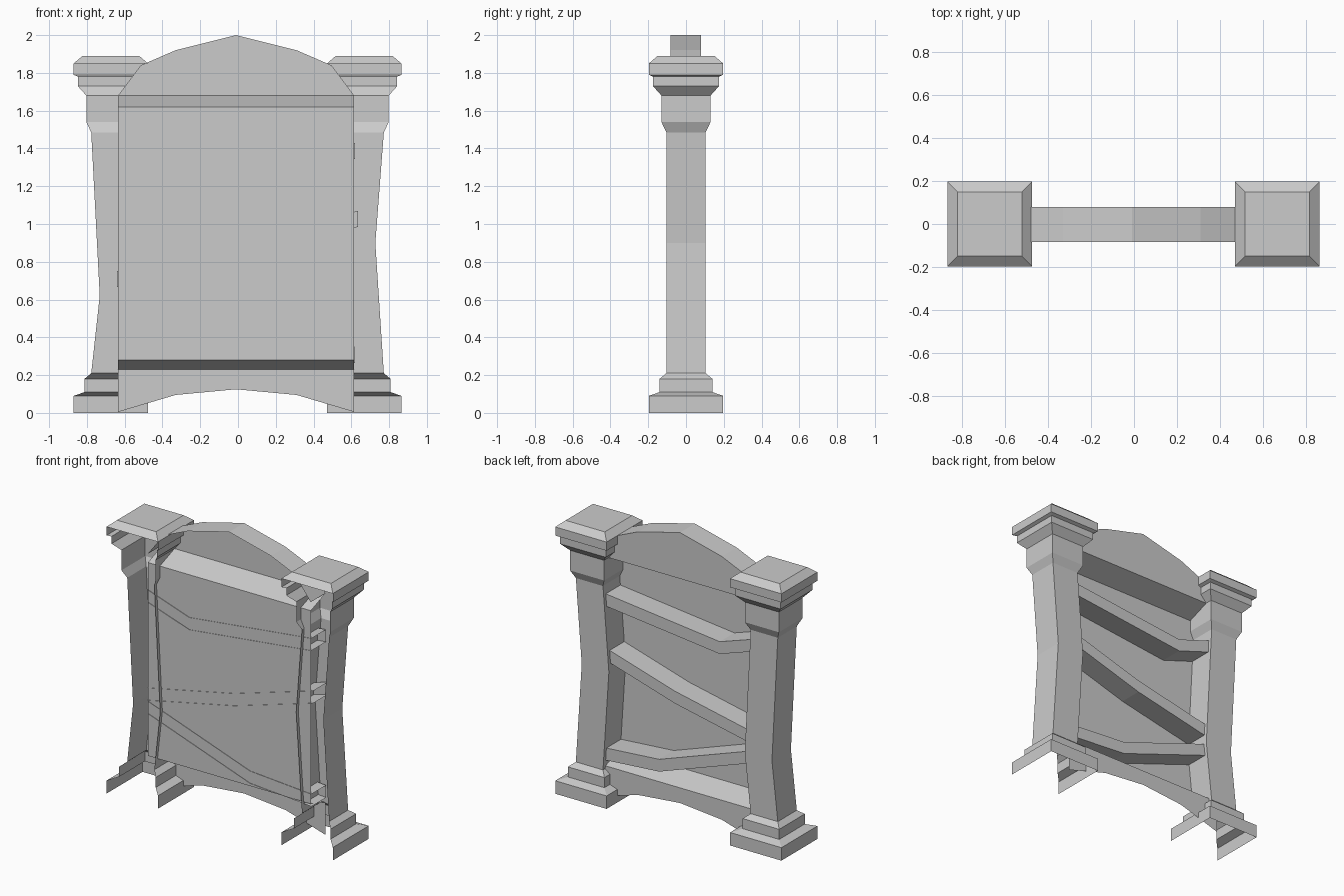
import bpy, bmesh

cube = bpy.data.objects.get("Cube")
if cube:
    bpy.data.objects.remove(cube)

# One stone colour for everything
stone = bpy.data.materials.new("grey stone")
stone.use_nodes = True
colour = (0.6, 0.6, 0.6, 1)
stone.diffuse_color = colour
stone.node_tree.nodes["Principled BSDF"].inputs["Base Color"].default_value = colour

FRONT, BACK = -0.083, 0.08
LEFT_END, RIGHT_END = -0.635, 0.615


def finish(bm, name):
    mesh = bpy.data.meshes.new(name)
    bm.to_mesh(mesh)
    bm.free()
    mesh.materials.append(stone)
    obj = bpy.data.objects.new(name, mesh)
    bpy.context.collection.objects.link(obj)
    return obj


def add_face(bm, points):
    return bm.faces.new([bm.verts.new(p) for p in points])


def pillar(name, cx, waist_z, lean):
    """Square stepped pillar, open at the front and underneath."""
    # height, half width, sideways shift
    rings = [(0, .197, 0), (.09, .197, 0), (.11, .14, 0), (.18, .14, 0),
             (.21, .104, 0), (waist_z, .104, lean), (1.485, .104, 0),
             (1.54, .13, 0), (1.68, .13, 0), (1.73, .175, 0),
             (1.78, .175, 0), (1.79, .197, 0), (1.85, .197, 0), (1.89, .15, 0)]
    corners = [(-1, -1), (1, -1), (1, 1), (-1, 1)]
    bm = bmesh.new()
    loops = [[bm.verts.new((cx + shift + sx * w, sy * w, z)) for sx, sy in corners]
             for z, w, shift in rings]
    last = len(loops) - 2
    for level, (low, high) in enumerate(zip(loops, loops[1:])):
        for i in range(4):
            if i == 0 and level != last:   # only the cap slope closes the front
                continue
            j = (i + 1) % 4
            bm.faces.new((low[i], low[j], high[j], high[i]))
    bm.faces.new(loops[-1])
    return finish(bm, name)


def beam(name, top, thick=0.085):
    """Crooked plank behind the panel: top, back and underside."""
    bm = bmesh.new()
    section = [(FRONT, 0), (BACK, 0), (BACK, -thick), (FRONT, -thick)]
    loops = [[bm.verts.new((x, y, z + dz)) for y, dz in section] for x, z in top]
    for a, b in zip(loops, loops[1:]):
        for i in range(3):
            bm.faces.new((a[i], a[i + 1], b[i + 1], b[i]))
    bmesh.ops.reverse_faces(bm, faces=bm.faces[:])
    return finish(bm, name)


# Pillars
pillar("right_pillar", -0.673, 0.62, 0.045)
pillar("left_pillar", 0.668, 0.9, -0.045)

# Panel sheet with sloped steps back to the upper and lower rims
bm = bmesh.new()
steps = [(BACK, .23), (-0.08, .28), (-0.08, 1.62), (BACK, 1.68)]
for (y0, z0), (y1, z1) in zip(steps, steps[1:]):
    add_face(bm, [(RIGHT_END, y0, z0), (LEFT_END, y0, z0),
                  (LEFT_END, y1, z1), (RIGHT_END, y1, z1)])
finish(bm, "panel")

# Lower rim with its arched cut
bm = bmesh.new()
arc = [(LEFT_END, 0.005), (-.33, .095), (-.01, .125), (.31, .095), (RIGHT_END, 0.005)]
outline = [(RIGHT_END, .23), *arc[::-1], (LEFT_END, .23)]
add_face(bm, [(x, BACK, z) for x, z in outline])
finish(bm, "lower_rim")

# Arched crest: back face and its thick top
bm = bmesh.new()
crest = [(LEFT_END, 1.68), (-.515, 1.84), (-.33, 1.92), (-.01, 2.0),
         (.31, 1.92), (.495, 1.84), (RIGHT_END, 1.68)]
add_face(bm, [(x, BACK, z) for x, z in crest])
for (x0, z0), (x1, z1) in zip(crest, crest[1:]):
    add_face(bm, [(x0, FRONT, z0), (x1, FRONT, z1), (x1, BACK, z1), (x0, BACK, z0)])
finish(bm, "crest")

# Crooked beams across the back
beam("upper_beam", [(-.63, 1.43), (-.315, 1.325), (.62, 1.43)])
beam("middle_beam", [(-.64, .75), (.03, .89), (.635, 1.07)])
beam("lower_beam", [(-.635, .66), (.15, .385), (.62, .35)])
